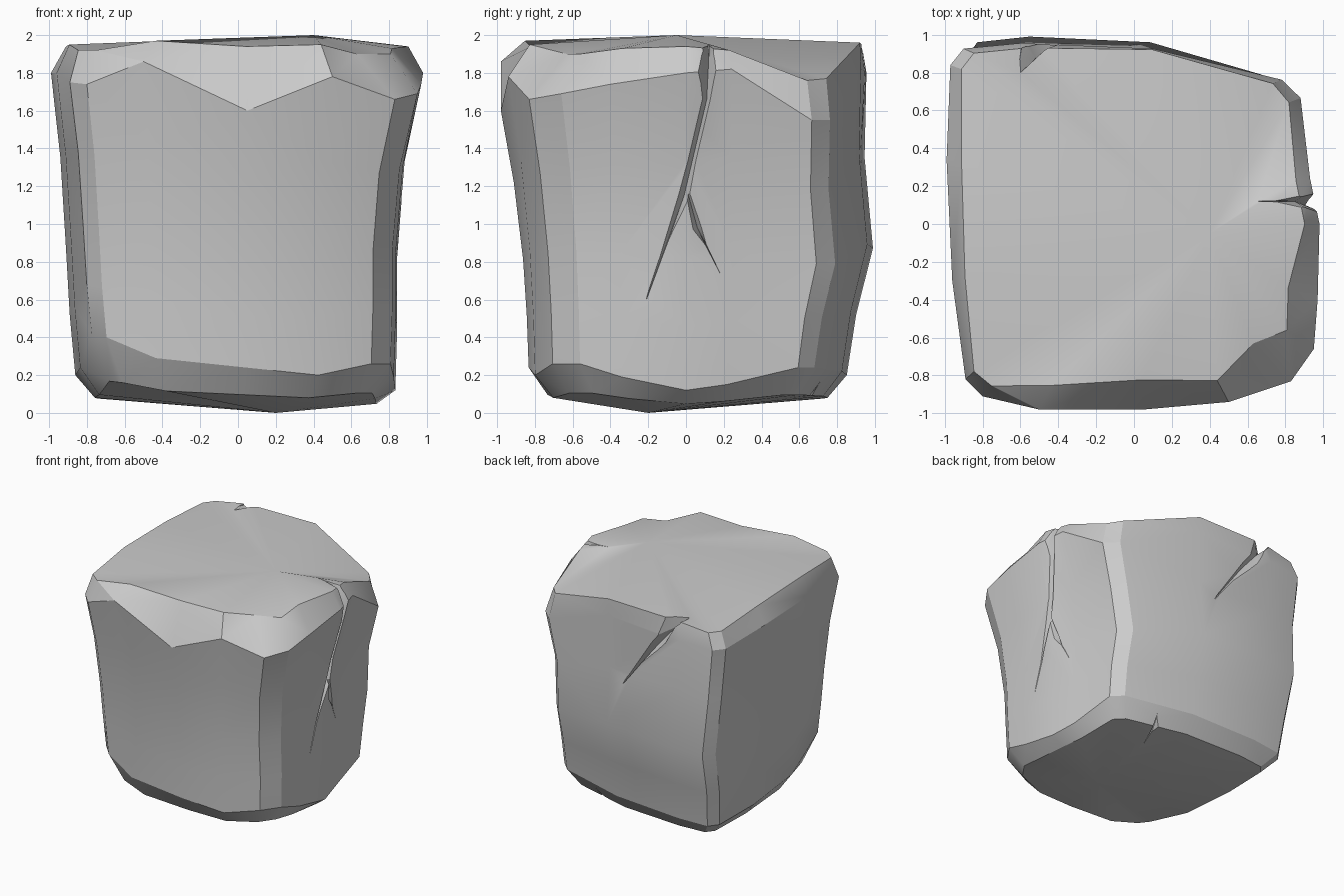
import bpy, bmesh
from mathutils import Vector

if "Cube" in bpy.data.objects:
    bpy.data.objects.remove(bpy.data.objects["Cube"])

# Plan outline, anticlockwise from the front left corner:
# x, y, wall foot height, wall rim height, top edge height, top edge inset
PLAN = [
    (-.80, -.91, .40, 1.74, 1.92, .94), (-.50, -.98, .29, 1.86, 1.97, .87),
    (.05, -.98, .24, 1.60, 1.94, .84), (.50, -.94, .20, 1.78, 1.95, .88),
    (.83, -.83, .26, 1.66, 1.90, .76), (.95, -.66, .26, 1.69, 1.90, .85),
    (.97, -.40, .19, 1.74, 1.93, .84), (.98, .00, .12, 1.80, 1.94, .92),
    (.93, .25, .15, 1.82, 1.92, .92), (.88, .69, .24, 1.55, 1.76, .93),
    (.78, .79, .24, 1.55, 1.77, .94), (.10, .96, .22, 1.82, 1.96, .96),
    (-.60, .99, .20, 1.80, 1.95, .94), (-.90, .96, .19, 1.78, 1.91, .94),
    (-.97, .87, .19, 1.78, 1.91, .94), (-.99, .35, .20, 1.80, 1.94, .92),
    (-.96, -.30, .24, 1.80, 1.95, .93), (-.89, -.82, .42, 1.75, 1.92, .95),
]
# Wall profile from foot to rim: fraction of the wall, then scale of the left, right, front, back half
WALL = [
    (0, .87, .85, .85, .86), (.2, .90, .86, .86, .91), (.42, .92, .86, .88, 1),
    (.72, .95, .90, .93, .955), (1, 1, 1, 1, .965),
]


def wall_ring(t, left, right, front, back):
    return [Vector((x * (left if x < 0 else right), y * (front if y < 0 else back),
                    foot + t * (rim - foot))) for x, y, foot, rim, *_ in PLAN]


def loft(name, rings, start=None, end=None):
    bm = bmesh.new()
    rows = [[bm.verts.new(p) for p in r] for r in rings]
    n = len(rows[0])
    for a, b in zip(rows, rows[1:]):
        for j in range(n):
            k = (j + 1) % n
            bm.faces.new((a[j], a[k], b[k], b[j]))
    for row, peak in ((rows[0], start), (rows[-1], end)):
        if peak:
            c = bm.verts.new(peak)
            for j in range(n):
                bm.faces.new((row[j], row[(j + 1) % n], c))
        else:
            bm.faces.new(row)
    bmesh.ops.triangulate(bm, faces=bm.faces[:])
    bmesh.ops.recalc_face_normals(bm, faces=bm.faces[:])
    me = bpy.data.meshes.new(name)
    bm.to_mesh(me)
    bm.free()
    ob = bpy.data.objects.new(name, me)
    bpy.context.collection.objects.link(ob)
    return ob


def crack(name, width, depth, *path):
    """V-shaped cutter along the surface, tapering to nothing at both ends."""
    pts = [Vector(p) for p in path]
    rows = []
    for i, p in enumerate(pts):
        # outward direction of the block side(s) this point lies on
        rel = p - Vector((0, 0, 1))
        nrm = Vector([round(c / abs(c)) if abs(c) > .8 else 0 for c in rel]).normalized()
        along = pts[min(i + 1, len(pts) - 1)] - pts[max(i - 1, 0)]
        taper = .12 if i in (0, len(pts) - 1) else 1
        side = nrm.cross(along).normalized() * width * taper * 2
        out = nrm * .08
        rows.append([p + out - side, p + out + side, p - nrm * depth * taper])
    ob = loft(name, rows)
    ob.hide_render = True
    return ob


# Main stone block: bevelled base, waisted walls, bevelled top
walls = [wall_ring(*w) for w in WALL]
base = [Vector((p.x * .88, p.y * .88, p.z * .4)) for p in walls[0]]
top = [Vector((x * inset, y * inset, z)) for x, y, _, _, z, inset in PLAN]
block = loft("stone_block", [base, *walls, top], (.2, -.2, 0), (.4, -.05, 2))

# Cracks: forked one on the right, one across the back, one under the base
cutters = [
    crack("right_crack", .03, .06, (.60, .12, 1.98), (.89, .12, 1.91), (.94, .11, 1.66),
          (.86, -.01, 1.15), (.835, -.21, .60)),
    crack("right_crack_branch", .025, .04, (.86, 0, 1.2), (.83, .06, .98), (.81, .18, .74)),
    crack("back_crack", .04, .05, (-.62, .78, 1.96), (-.52, .91, 1.90), (-.36, .93, 1.68),
          (-.05, .92, 1.27)),
    crack("base_crack", .04, .06, (.40, .83, .30), (.38, .81, .15), (.25, .40, .05)),
]

bpy.context.view_layer.objects.active = block
block.select_set(True)
for c in cutters:
    mod = block.modifiers.new(c.name, 'BOOLEAN')
    mod.operation, mod.solver, mod.object = 'DIFFERENCE', 'EXACT', c
    bpy.ops.object.modifier_apply(modifier=mod.name)
for c in cutters:
    bpy.data.objects.remove(c)

# Soft facets with crisp edges
bpy.ops.object.shade_smooth_by_angle(angle=.44)
